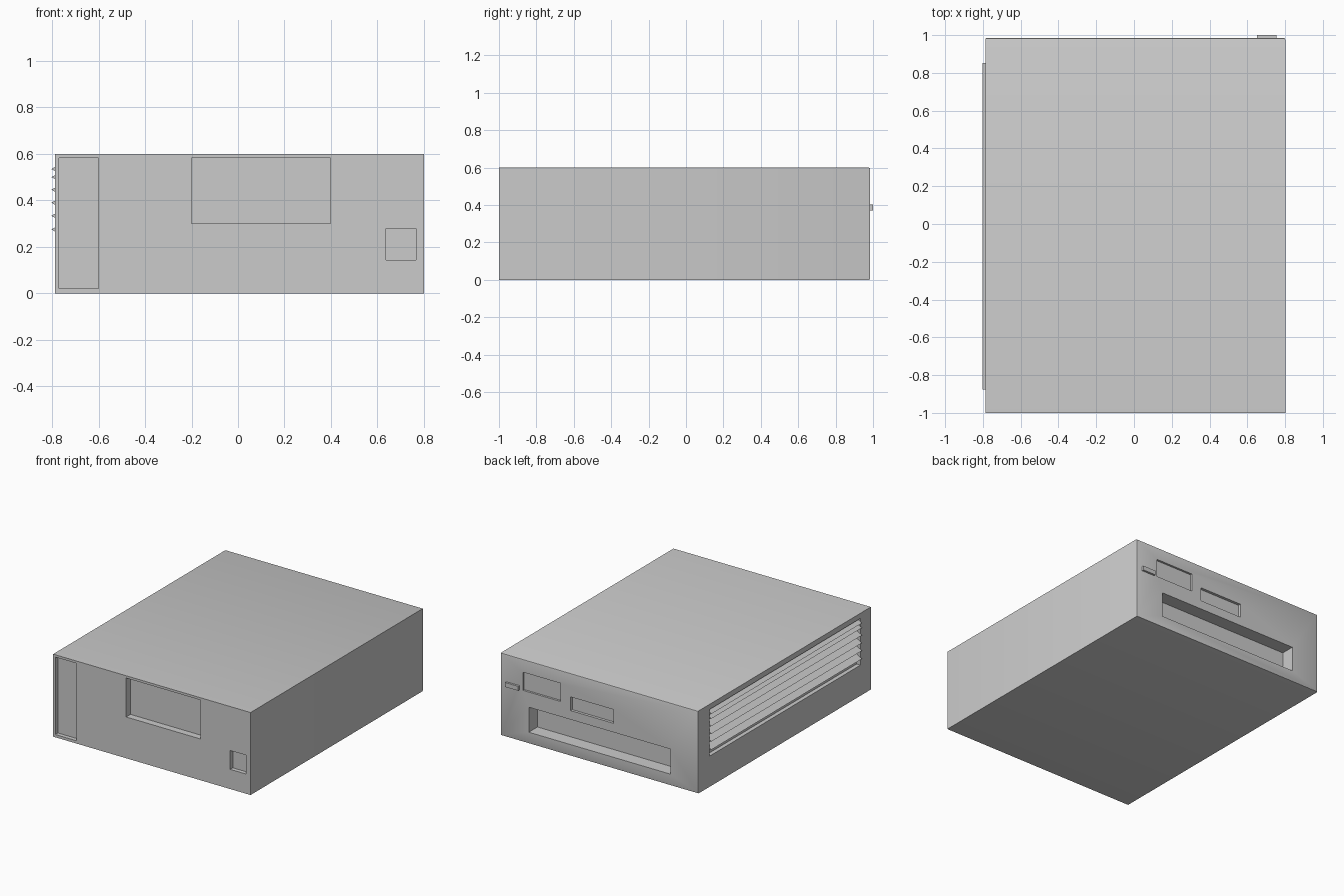
import bpy, bmesh
from mathutils import Vector

if "Cube" in bpy.data.objects:
    bpy.data.objects.remove(bpy.data.objects["Cube"])


def add_box(bm, lo, hi):
    verts = bmesh.ops.create_cube(bm, size=1)["verts"]
    lo, hi = Vector(lo), Vector(hi)
    for v in verts:
        v.co = Vector(((hi[i] - lo[i]) * v.co[i] + (hi[i] + lo[i]) / 2) for i in range(3))
    return verts


def make_object(name, bm):
    bmesh.ops.recalc_face_normals(bm, faces=bm.faces[:])
    mesh = bpy.data.meshes.new(name)
    bm.to_mesh(mesh)
    bm.free()
    ob = bpy.data.objects.new(name, mesh)
    bpy.context.collection.objects.link(ob)
    return ob


LEFT, RIGHT, FRONT, BACK, TOP = -0.787, 0.801, -1.0, 0.985, 0.6

# Main case, with softened edges around the back panel
bm = bmesh.new()
add_box(bm, (LEFT, FRONT, 0), (RIGHT, BACK, TOP))
rim = [e for e in bm.edges if all(v.co.y > 0 for v in e.verts)]
bmesh.ops.bevel(bm, geom=rim, offset=0.008, segments=2, profile=0.5, affect='EDGES')
case = make_object("case", bm)

# Recesses: x0, x1, z0, z1, depth
front_recesses = [(-0.77, -0.60, 0.02, 0.583, 0.03),
                  (-0.20, 0.397, 0.30, 0.583, 0.05),
                  (0.637, 0.765, 0.143, 0.28, 0.03)]
back_recesses = [(-0.565, 0.575, 0.083, 0.265, 0.10),
                 (-0.108, 0.238, 0.33, 0.43, 0.02),
                 (0.318, 0.623, 0.375, 0.507, 0.015)]
bm = bmesh.new()
for x0, x1, z0, z1, d in front_recesses:
    add_box(bm, (x0, FRONT - 0.1, z0), (x1, FRONT + d, z1))
for x0, x1, z0, z1, d in back_recesses:
    add_box(bm, (x0, BACK - d, z0), (x1, BACK + 0.1, z1))
# Side vent opening
add_box(bm, (LEFT - 0.1, -0.88, 0.223), (LEFT + 0.03, 0.855, 0.562))
cutter = make_object("recess_cutter", bm)
cutter.hide_render = True

mod = case.modifiers.new("recesses", 'BOOLEAN')
mod.operation = 'DIFFERENCE'
mod.solver = 'EXACT'
mod.object = cutter
bpy.context.view_layer.objects.active = case
case.select_set(True)
bpy.ops.object.modifier_apply(modifier=mod.name)
bpy.data.objects.remove(cutter)
bpy.ops.object.shade_smooth_by_angle()

# Horizontal vent slats with pointed outer edges
bm = bmesh.new()
for z in (0.535, 0.50, 0.446, 0.39, 0.334, 0.275):
    ends = []
    for y in (-0.875, 0.853):
        profile = ((-0.803, z), (-0.755, z + 0.026), (-0.755, z - 0.026))
        ends.append([bm.verts.new((px, y, pz)) for px, pz in profile])
    a, b = ends
    bm.faces.new(a)
    bm.faces.new(b)
    for i in range(3):
        j = (i + 1) % 3
        bm.faces.new((a[i], a[j], b[j], b[i]))
make_object("vent_slats", bm)

# Small raised button on the back panel
bm = bmesh.new()
add_box(bm, (0.65, BACK - 0.01, 0.37), (0.755, 1.0, 0.402))
make_object("back_button", bm)
